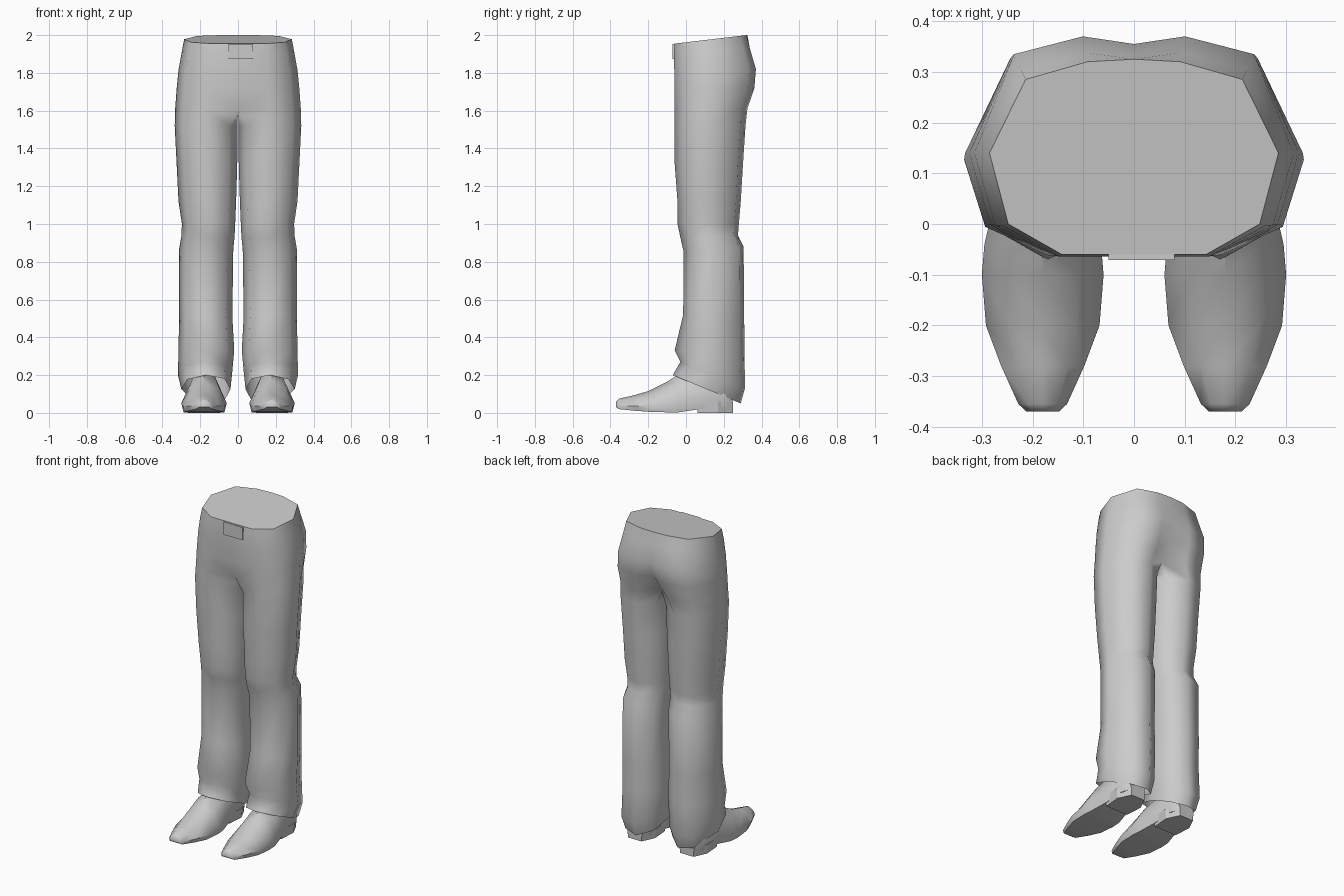
import bpy, bmesh

if "Cube" in bpy.data.objects:
    bpy.data.objects.remove(bpy.data.objects["Cube"])


def loft(name, rings, cap_start, cap_end, angle=1.2):
    """Skin matching closed rings, then mirror the result across x = 0."""
    bm = bmesh.new()
    rows = [[bm.verts.new(p) for p in r] for r in rings]
    n = len(rings[0])
    for a, b in zip(rows, rows[1:]):
        for i in range(n):
            j = (i + 1) % n
            quad = (a[i], a[j], b[j], b[i])
            if any(abs(v.co.x) > 1e-5 for v in quad):   # no wall on the centre plane
                bm.faces.new(quad)
    if cap_start:
        bm.faces.new(rows[0][::-1])
    if cap_end:
        bm.faces.new(rows[-1])
    me = bpy.data.meshes.new(name)
    bm.to_mesh(me)
    bm.free()
    ob = bpy.data.objects.new(name, me)
    bpy.context.collection.objects.link(ob)
    mod = ob.modifiers.new("mirror", 'MIRROR')
    mod.merge_threshold = 0.0005
    bpy.ops.object.select_all(action='DESELECT')
    ob.select_set(True)
    bpy.context.view_layer.objects.active = ob
    bpy.ops.object.shade_smooth_by_angle(angle=angle)
    return ob


# Eight-sided leg section, starting at the inner front corner
LEG = [(-.75, -.75), (0, -1), (.75, -.7), (1, 0),
       (.5, .85), (-.2, 1), (-.8, .65), (-1, 0)]


def leg_ring(xi, xo, yf, yb, zf, zb):
    cx, hx, cy, hy = (xi + xo) / 2, (xo - xi) / 2, (yf + yb) / 2, (yb - yf) / 2
    return [(cx + u * hx, cy + v * hy, zf + (zb - zf) * (v + 1) / 2) for u, v in LEG]


def hip_ring(xo, yf, yb, zf, zb, fly, cleft):
    pts = [(0, yf + fly), (.5 * xo, yf), (.87 * xo, yf + .06), (xo, .14),
           (.75 * xo, yb - .035), (.32 * xo, yb), (0, yb - cleft), (0, .14)]
    return [(x, y, zf + (zb - zf) * (y - yf) / (yb - yf)) for x, y in pts]


# Trousers: hem, shin, knee, thigh, then seat and waist
rings = [leg_ring(*r) for r in [
    (.040, .300, -.070, .290, .20, .05),
    (.032, .318, -.030, .312, .27, .13),
    (.020, .315, -.060, .310, .33, .33),
    (.030, .312, -.015, .308, .52, .50),
    (.025, .312, -.012, .305, .85, .88),
    (.018, .300, -.030, .275, .93, .94),
    (.015, .297, -.045, .280, 1.0, 1.0),
    (.010, .315, -.045, .290, 1.12, 1.12),
    (.004, .325, -.060, .302, 1.32, 1.32),
    (.003, .335, -.062, .315, 1.52, 1.52)]]
rings += [hip_ring(*r) for r in [
    (.333, -.062, .325, 1.60, 1.61, .035, .080),
    (.325, -.062, .362, 1.71, 1.72, .012, .045),
    (.315, -.062, .370, 1.81, 1.82, .002, .015),
    (.297, -.064, .338, 1.90, 1.93, 0, .004),
    (.285, -.060, .320, 1.955, 2.0, 0, -.005)]]
loft("trousers", rings, False, True)

# Shoes: sections from toe to heel (y, bottom, top, half width)
SHOE = [(-.37, .030, .060, .032), (-.355, .020, .075, .048), (-.28, .012, .092, .082),
        (-.20, .006, .115, .112), (-.10, .003, .165, .120), (-.04, .003, .205, .115),
        (.06, .018, .250, .092), (.20, .030, .250, .088), (.245, .040, .220, .055)]
SECTION = [(-.9, 0), (-1, .3), (-.6, .78), (0, 1), (.6, .78), (1, .3), (.9, 0)]
loft("shoes", [[(.18 + u * w, y, zb + v * (zt - zb)) for u, v in SECTION]
               for y, zb, zt, w in SHOE], True, True, 0.9)

# Shoe heels: tapered blocks, rounded at the back
HEEL = [(-.9, .06), (.9, .06), (1, .17), (.55, .25), (-.55, .25), (-1, .17)]
loft("heels", [[(.18 + u * w, y, z) for u, y in HEEL]
               for z, w in ((0, .085), (.06, .092))], True, True, 0.5)

# Waist fastening tab
bpy.ops.mesh.primitive_cube_add(size=1, location=(.015, -.064, 1.913))
tab = bpy.context.object
tab.name = "waist_tab"
tab.scale = (.13, .014, .08)
